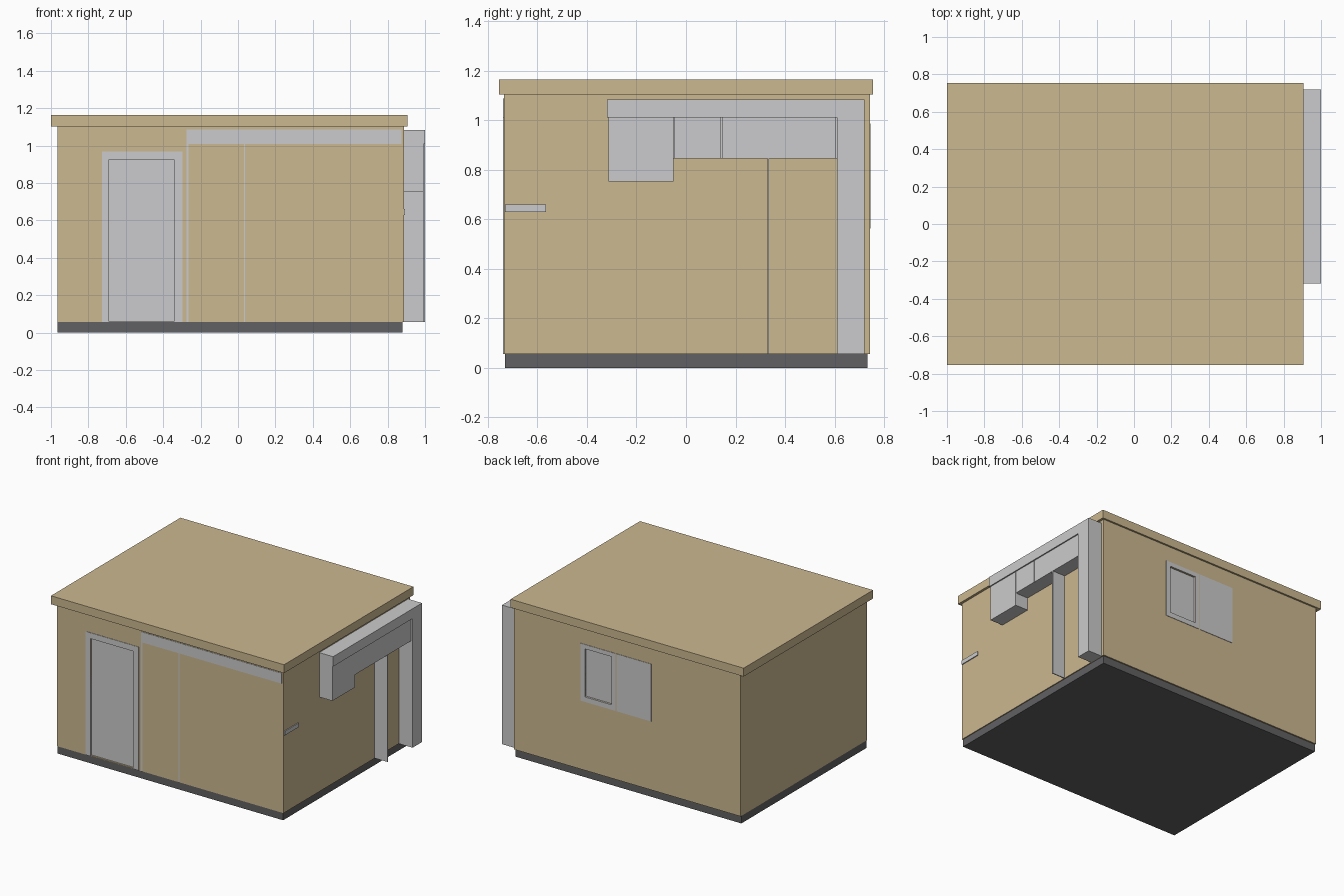
import bpy
import bmesh
from mathutils import Vector

cube = bpy.data.objects.get("Cube")
if cube:
    bpy.data.objects.remove(cube, do_unlink=True)


def material(name, colour):
    mat = bpy.data.materials.new(name)
    mat.use_nodes = True
    rgba = (*colour, 1)
    mat.diffuse_color = rgba
    mat.node_tree.nodes["Principled BSDF"].inputs["Base Color"].default_value = rgba
    return mat


TAN = material("tan wall", (0.60, 0.48, 0.28))
GREY = material("light grey", (0.60, 0.60, 0.61))
DARK = material("dark grey", (0.12, 0.12, 0.125))


def box(name, x, y, z, mat):
    """Axis-aligned box from (min, max) pairs."""
    bm = bmesh.new()
    bmesh.ops.create_cube(bm, size=1)
    for v in bm.verts:
        v.co = Vector([r[0] if c < 0 else r[1] for c, r in zip(v.co, (x, y, z))])
    mesh = bpy.data.meshes.new(name)
    bm.to_mesh(mesh)
    bm.free()
    mesh.materials.append(mat)
    ob = bpy.data.objects.new(name, mesh)
    bpy.context.collection.objects.link(ob)
    return ob


def frame(name, x, y, z, inner_x, inner_z, mat):
    """Rectangular frame: two stiles and two rails around an opening."""
    box(name + "_stile_a", (x[0], inner_x[0]), y, z, mat)
    box(name + "_stile_b", (inner_x[1], x[1]), y, z, mat)
    box(name + "_top_rail", inner_x, y, (inner_z[1], z[1]), mat)
    if inner_z[0] > z[0]:
        box(name + "_bottom_rail", inner_x, y, (z[0], inner_z[0]), mat)


def cut(target, x, y, z):
    """Cut a box-shaped recess out of the target."""
    cutter = box("cutter", x, y, z, target.data.materials[0])
    cutter.hide_render = True
    mod = target.modifiers.new("recess", "BOOLEAN")
    mod.operation, mod.object, mod.solver = "DIFFERENCE", cutter, "EXACT"
    bpy.context.view_layer.objects.active = target
    bpy.ops.object.modifier_apply(modifier=mod.name)
    bpy.data.objects.remove(cutter, do_unlink=True)


FRONT, BACK, SIDE, FLOOR = -0.735, 0.742, 0.887, 0.056

# Building shell
box("base", (-0.965, 0.88), (-0.73, 0.732), (0, FLOOR), DARK)
walls = box("walls", (-0.966, SIDE), (FRONT, BACK), (FLOOR, 1.103), TAN)
box("roof", (-1, 0.905), (-0.755, 0.755), (1.103, 1.165), TAN)

# Front door: recessed leaf inside a thin frame
leaf_x, leaf_z = (-0.69, -0.342), (FLOOR, 0.925)
cut(walls, leaf_x, (FRONT - 0.1, FRONT + 0.03), (FLOOR + 0.004, 0.925))
box("door_leaf", leaf_x, (FRONT + 0.012, FRONT + 0.035), leaf_z, GREY)
frame("door_frame", (-0.728, -0.296), (FRONT - 0.003, FRONT + 0.01),
      (FLOOR, 0.968), leaf_x, leaf_z, GREY)

# Front fascia band and panel joints
skin = (FRONT - 0.003, FRONT + 0.005)
box("fascia_band", (-0.275, 0.874), skin, (1.01, 1.087), GREY)
for i, (left, right) in enumerate([(-0.275, -0.264), (0.031, 0.038)]):
    box(f"joint_strip_{i}", (left, right), skin, (FLOOR, 1.01), GREY)

# Back window: framed recessed pane beside a plain shutter
pane_x, pane_z = (0.088, 0.305), (0.6, 0.955)
win_z = (0.563, 0.987)
cut(walls, pane_x, (BACK - 0.03, BACK + 0.1), pane_z)
box("window_pane", pane_x, (BACK - 0.035, BACK - 0.012), pane_z, GREY)
frame("window_frame", (0.055, 0.342), (BACK - 0.01, BACK + 0.003),
      win_z, pane_x, pane_z, GREY)
box("window_shutter", (-0.237, 0.048), (BACK - 0.01, BACK + 0.003), win_z, GREY)

# Small strip on the side wall
box("side_strip", (SIDE - 0.005, SIDE + 0.007), (-0.73, -0.565), (0.63, 0.66), GREY)

# Side cabinet run: soffit, cupboards with narrow gaps, panel, column
face = 0.991
box("soffit", (SIDE, 1), (-0.318, 0.61), (1.01, 1.083), GREY)
box("column", (SIDE, 1), (0.61, 0.72), (FLOOR, 1.083), GREY)
box("cupboard_body", (SIDE, face - 0.012), (-0.313, 0.61), (0.845, 1.01), GREY)
box("deep_cupboard_body", (SIDE, face - 0.012), (-0.313, -0.05), (0.752, 0.845), GREY)
doors = [(-0.313, -0.051, 0.752), (-0.047, 0.141, 0.845), (0.145, 0.603, 0.845)]
for i, (start, end, bottom) in enumerate(doors):
    box(f"cupboard_door_{i}", (face - 0.012, face), (start, end), (bottom, 1.01), GREY)
box("support_panel", (SIDE, face), (0.329, 0.336), (FLOOR, 0.845), GREY)
